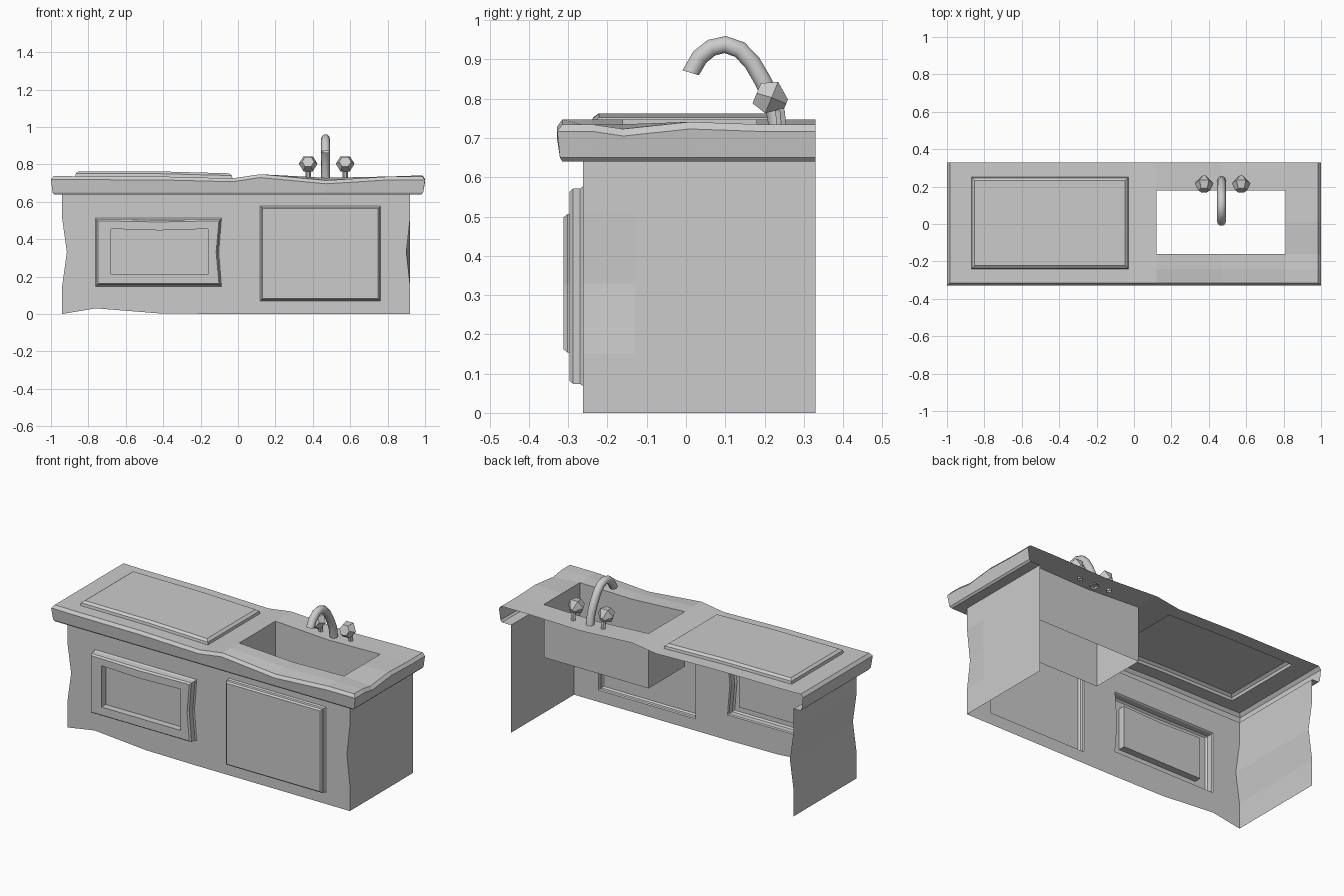
import bpy, bmesh, math
from mathutils import Vector

if "Cube" in bpy.data.objects:
    bpy.data.objects.remove(bpy.data.objects["Cube"])


def finish(name, bm, smooth=None):
    bmesh.ops.remove_doubles(bm, verts=bm.verts, dist=0.0005)
    bmesh.ops.recalc_face_normals(bm, faces=bm.faces)
    me = bpy.data.meshes.new(name)
    bm.to_mesh(me)
    bm.free()
    ob = bpy.data.objects.new(name, me)
    bpy.context.collection.objects.link(ob)
    if smooth:
        bpy.ops.object.select_all(action='DESELECT')
        bpy.context.view_layer.objects.active = ob
        ob.select_set(True)
        bpy.ops.object.shade_smooth_by_angle(angle=math.radians(smooth))
    return ob


def sheet(bm, rows, closed=False, skip=lambda i, j: False):
    """Bridge rows of points with quads."""
    vs = [[bm.verts.new(p) for p in r] for r in rows]
    n = len(rows[0])
    for i in range(len(rows) - 1):
        for j in range(n if closed else n - 1):
            if not skip(i, j):
                k = (j + 1) % n
                bm.faces.new((vs[i][j], vs[i][k], vs[i + 1][k], vs[i + 1][j]))
    return vs


def loft(name, rings, first=False, last=False, smooth=None):
    bm = bmesh.new()
    vs = sheet(bm, rings, closed=True)
    if first:
        bm.faces.new(vs[0])
    if last:
        bm.faces.new(vs[-1])
    return finish(name, bm, smooth)


def circle(c, axis, r, n, phase=0.0):
    """Ring of n points around a centre, axis in the yz plane."""
    a = Vector(axis).normalized()
    u = Vector((1, 0, 0))
    v = a.cross(u)
    return [Vector(c) + r * (math.cos(t) * u + math.sin(t) * v)
            for t in (phase + 2 * math.pi * i / n for i in range(n))]


def tube(name, x, path, r, n):
    pts = [Vector((x, y, z)) for y, z in path]
    rings = []
    for i, p in enumerate(pts):
        t = pts[min(i + 1, len(pts) - 1)] - pts[max(i - 1, 0)]
        if i == len(pts) - 1 and len(pts) > 4:
            t = Vector((0, -0.3, -1))
        rings.append(circle(p, t, r, n))
    return loft(name, rings, smooth=50)


# Cabinet body: U-shaped thin wall, open at back and bottom, with panel openings
L, R, F, B = -0.94, 0.92, -0.262, 0.33
side = [B, 0.13, -0.13]
front = [L, -0.76, -0.42, -0.09, 0.12, 0.76, R]
plan = [(L, y) for y in side] + [(x, F) for x in front] + [(R, y) for y in side[::-1]]
zs = [0, 0.07, 0.15, 0.33, 0.51, 0.575, 0.64]
sag = {-0.76: 0.03, -0.42: 0.003}


def wall(x, y, z):
    dx = 0.0
    if z == 0.33:
        dx = {L: 0.025, -0.09: -0.015}.get(x, 0)
        if x == R and y == F:
            dx = -0.02
    return (x + dx, y, z + (sag.get(x, 0) if z == 0 else 0))


def opening(i, j):
    x, z = plan[j][0], zs[i]
    if plan[j][1] != F or plan[j + 1 if j + 1 < len(plan) else j][1] != F:
        return False
    return (-0.76 <= x < -0.09 and 0.15 <= z < 0.51) or (x == 0.12 and 0.07 <= z < 0.575)


bm = bmesh.new()
sheet(bm, [[wall(x, y, z) for x, y in plan] for z in zs], skip=opening)
finish("cabinet_body", bm)


def rect(x0, x1, z0, z1, y, d=0.0, pinch=0.0, dip=0.0):
    x0, x1, z0, z1 = x0 + d, x1 - d, z0 + d, z1 - d
    xm, zm = (x0 + x1) / 2, (z0 + z1) / 2
    return [(x0, y, z0), (xm, y, z0), (x1, y, z0), (x1 - pinch, y, zm),
            (x1, y, z1), (xm, y, z1 - dip), (x0, y, z1), (x0, y, zm)]


# Raised frame with recessed centre, and plain raised door
fr, win = (-0.76, -0.09, 0.15, 0.51), (-0.68, -0.16, 0.21, 0.455)
loft("left_framed_panel", [
    rect(*fr, F, -0.002, 0.015), rect(*fr, F - 0.008, 0.004, 0.015),
    rect(*fr, -0.302, 0.004, 0.015, 0.004), rect(*fr, -0.312, 0.012, 0.015, 0.006),
    rect(*win, -0.312, 0, 0, 0.008), rect(*win, -0.272, 0, 0, 0.008)], last=True)
dr = (0.12, 0.76, 0.07, 0.575)
loft("right_door_panel", [rect(*dr, F, -0.002), rect(*dr, F - 0.008, 0.004),
                          rect(*dr, -0.288, 0.004), rect(*dr, -0.297, 0.012)], last=True)

# Worktop: wavy sheet with drainer and sink openings, plus rim and under-lip
xs = [-0.985, -0.87, -0.42, -0.03, 0.12, 0.47, 0.81, 0.985]
ys = [-0.315, -0.24, -0.16, 0.01, 0.18, 0.25, 0.33]
wave = dict(zip(xs, [0.738, 0.736, 0.735, 0.725, 0.747, 0.728, 0.735, 0.735]))


def height(x, y):
    z = wave[x]
    if y == ys[0] and x == 0.47:
        z -= 0.014
    if x == xs[-1]:
        z += {-0.16: -0.012, 0.01: 0.006}.get(y, 0)
    return z


def top_hole(i, j):
    x, y = xs[j], ys[i]
    return (-0.87 <= x < -0.03 and -0.24 <= y < 0.25) or (0.12 <= x < 0.81 and -0.16 <= y < 0.18)


rim = [(xs[0], y) for y in ys[:0:-1]] + [(x, ys[0]) for x in xs] + [(xs[-1], y) for y in ys[1:]]


def ring(xl, xr, yf, z=None):
    out = []
    for x, y in rim:
        px = xl if x == xs[0] else xr if x == xs[-1] else x
        py = max(yf, y) if y != ys[0] else yf
        pz = height(x, y) + z if z < 0 or z == 0 else z
        out.append((px, py, pz))
    return out


bm = bmesh.new()
sheet(bm, [[(x, y, height(x, y)) for x in xs] for y in ys], skip=top_hole)
sheet(bm, [ring(xs[0], xs[-1], ys[0], 0), ring(-1, 1, -0.328, -0.018),
           ring(-0.992, 0.99, -0.321, 0.65), ring(-0.985, 0.98, -0.315, 0.64),
           ring(L, R, F, 0.64)])
finish("worktop", bm)


# Raised draining board
def board(d, zf):
    x0, xm, x1, y0, y1 = -0.87 + d, -0.42, -0.03 - d, -0.24 + d, 0.25 - d
    return [(x, y, zf[k]) for x, y, k in ((x0, y0, 0), (xm, y0, 1), (x1, y0, 2),
                                          (x1, y1, 2), (xm, y1, 1), (x0, y1, 0))]


loft("draining_board", [board(0, (0.736, 0.735, 0.725)), board(0.003, (0.752, 0.75, 0.74)),
                        board(0.018, (0.763, 0.762, 0.752))], last=True)

# Sink basin: straight walls, open bottom
basin = [(x, -0.16) for x in (0.12, 0.47, 0.81)] + [(x, 0.18) for x in (0.81, 0.47, 0.12)]
loft("sink_basin", [[(x, y, wave[x]) for x, y in basin], [(x, y, 0.42) for x, y in basin]])

# Arched spout
tube("faucet_spout", 0.468, [(0.234, 0.72), (0.222, 0.79), (0.196, 0.845), (0.168, 0.893),
     (0.137, 0.925), (0.10, 0.938), (0.065, 0.930), (0.035, 0.906), (0.012, 0.866)], 0.023, 10)

# Two taps: bent stem with faceted tilted knob
axis = (0, -0.92, 0.38)
for tag, x in (("left", 0.375), ("right", 0.573)):
    tube(tag + "_tap_stem", x, [(0.243, 0.72), (0.24, 0.765), (0.232, 0.79), (0.215, 0.803)], 0.014, 6)
    loft(tag + "_tap_knob", [circle((x, 0.255, 0.787), axis, 0.014, 6),
                             circle((x, 0.218, 0.803), axis, 0.05, 6),
                             circle((x, 0.180, 0.814), axis, 0.032, 6)], first=True, last=True)
